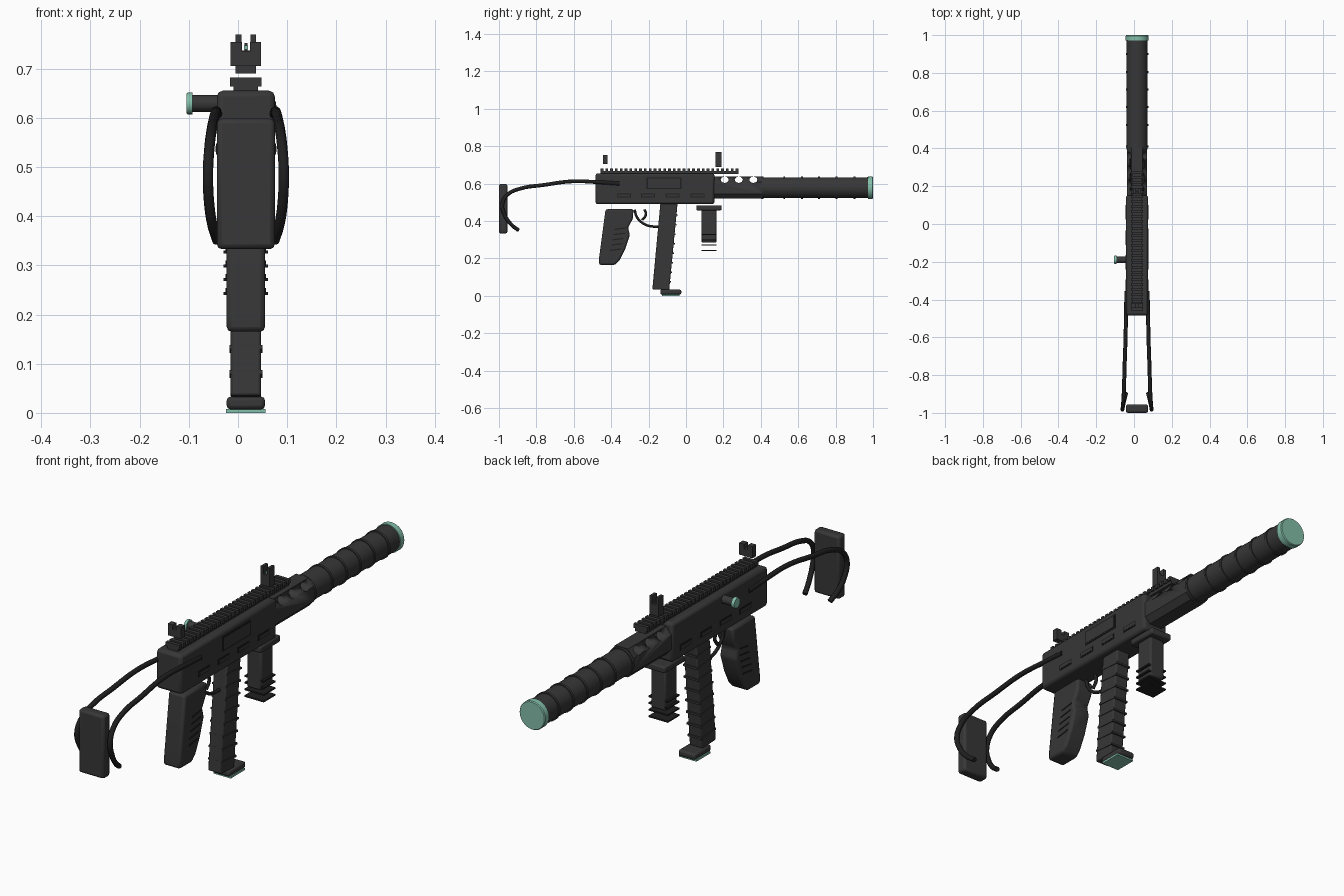
import bpy, bmesh, math
from mathutils import Vector

if "Cube" in bpy.data.objects:
    bpy.data.objects.remove(bpy.data.objects["Cube"])

CX = 0.016  # centre plane of the body


def material(name, rgb):
    m = bpy.data.materials.new(name)
    m.diffuse_color = (*rgb, 1)
    m.use_nodes = True
    m.node_tree.nodes["Principled BSDF"].inputs["Base Color"].default_value = m.diffuse_color
    return m


BODY = material("charcoal", (0.038, 0.038, 0.039))
BLACK = material("black", (0.014, 0.014, 0.014))
TEAL = material("mint", (0.23, 0.52, 0.40))


def finish(name, bm, mat, bevel=0, segments=2):
    bmesh.ops.recalc_face_normals(bm, faces=bm.faces)
    me = bpy.data.meshes.new(name)
    bm.to_mesh(me)
    bm.free()
    ob = bpy.data.objects.new(name, me)
    bpy.context.collection.objects.link(ob)
    me.materials.append(mat)
    if bevel:
        b = ob.modifiers.new("bevel", 'BEVEL')
        b.width, b.segments, b.limit_method = bevel, segments, 'ANGLE'
    bpy.ops.object.select_all(action='DESELECT')
    ob.select_set(True)
    bpy.context.view_layer.objects.active = ob
    bpy.ops.object.shade_smooth_by_angle(angle=math.radians(35))
    return ob


def add_box(bm, x, y, z):
    vs = bmesh.ops.create_cube(bm, size=1)["verts"]
    for v in vs:
        v.co = Vector([(r[0] + r[1]) / 2 + c * (r[1] - r[0]) for r, c in zip((x, y, z), v.co)])


def box(name, x, y, z, mat=BODY, bevel=0):
    bm = bmesh.new()
    add_box(bm, x, y, z)
    return finish(name, bm, mat, bevel)


def mid(h):
    return (CX - h, CX + h)


def add_prism(bm, pts, h):
    """Side profile of (y, z) points, extruded across x."""
    f = bm.faces.new([bm.verts.new((CX - h, y, z)) for y, z in pts])
    new = bmesh.ops.extrude_face_region(bm, geom=[f])["geom"]
    bmesh.ops.translate(bm, vec=(2 * h, 0, 0), verts=[v for v in new if isinstance(v, bmesh.types.BMVert)])


def prism(name, pts, h, mat=BODY, bevel=0):
    bm = bmesh.new()
    add_prism(bm, pts, h)
    return finish(name, bm, mat, bevel)


def lathe(name, prof, centre, axis, mat, n=32):
    """Revolve (distance, radius) pairs about the x or y axis."""
    bm = bmesh.new()
    rings = []
    for d, r in prof:
        ring = []
        for i in range(n):
            a = 2 * math.pi * i / n
            u, w = r * math.cos(a), r * math.sin(a)
            ring.append(bm.verts.new((d, centre[0] + u, centre[1] + w) if axis == 'x'
                                     else (centre[0] + u, d, centre[1] + w)))
        rings.append(ring)
    for a, b in zip(rings, rings[1:]):
        for i in range(n):
            bm.faces.new((a[i], a[(i + 1) % n], b[(i + 1) % n], b[i]))
    bm.faces.new(rings[0])
    bm.faces.new(rings[-1])
    return finish(name, bm, mat)


def tube(name, pts, radius, mat):
    cu = bpy.data.curves.new(name, 'CURVE')
    cu.dimensions = '3D'
    cu.bevel_depth, cu.bevel_resolution, cu.resolution_u = radius, 3, 5
    cu.use_fill_caps = True
    sp = cu.splines.new('BEZIER')
    sp.bezier_points.add(len(pts) - 1)
    for p, co in zip(sp.bezier_points, pts):
        p.co = co
        p.handle_left_type = p.handle_right_type = 'AUTO'
    cu.materials.append(mat)
    ob = bpy.data.objects.new(name, cu)
    bpy.context.collection.objects.link(ob)


# Receiver with side slots and a port panel
box("receiver", mid(0.059), (-0.484, 0.152), (0.49, 0.655), BODY, 0.012)
for s in (-1, 1):
    for y in (-0.37, -0.24, -0.11, 0.025):
        for grow, out, mat in ((0, 0.061, BLACK), (-0.005, 0.062, BODY)):
            x = sorted((CX + s * 0.056, CX + s * out))
            box("side_slot", x, (y - grow, y + 0.075 + grow), (0.525 - grow, 0.548 + grow), mat)
box("port_frame", (0.07, 0.077), (-0.21, -0.025), (0.57, 0.633), BLACK)
box("port_cover", (0.07, 0.078), (-0.203, -0.032), (0.577, 0.626), BODY)

# Toothed top rail
bm = bmesh.new()
add_box(bm, mid(0.025), (-0.457, 0.28), (0.652, 0.667))
for i in range(29):
    y = -0.457 + i * 0.0258
    add_box(bm, mid(0.032), (y, y + 0.0146), (0.664, 0.682))
finish("top_rail", bm, BODY)

# Barrel shroud with through holes
bm = bmesh.new()
sec = [(-0.053, 0.545), (-0.03, 0.52), (0.03, 0.52), (0.053, 0.545),
       (0.053, 0.608), (0.03, 0.639), (-0.03, 0.639), (-0.053, 0.608)]
f = bm.faces.new([bm.verts.new((CX + x, 0.14, z)) for x, z in sec])
new = bmesh.ops.extrude_face_region(bm, geom=[f])["geom"]
bmesh.ops.translate(bm, vec=(0, 0.265, 0), verts=[v for v in new if isinstance(v, bmesh.types.BMVert)])
shroud = finish("barrel_shroud", bm, BODY)
for y in (0.207, 0.282, 0.36):
    cutter = lathe("hole_cutter", [(-0.1, 0.0165), (0.13, 0.0165)], (0, 0), 'x', BODY, 20)
    cutter.scale.y = 1.3
    cutter.location = (0, y, 0.6205)
    cutter.hide_render = True
    cutter.hide_viewport = True
    m = shroud.modifiers.new("hole", 'BOOLEAN')
    m.operation, m.object, m.solver = 'DIFFERENCE', cutter, 'EXACT'

# Ribbed muzzle tube and end cap
prof = [(0.395, 0.055)]
for y in (0.41, 0.525, 0.62, 0.712, 0.805, 0.9):
    prof += [(y - 0.005, 0.0555), (y - 0.005, 0.0595), (y + 0.005, 0.0595), (y + 0.005, 0.0555)]
prof.append((0.975, 0.056))
lathe("muzzle_tube", prof, (CX, 0.578), 'y', BODY)
lathe("muzzle_cap", [(0.972, 0.06), (0.996, 0.06), (1.0, 0.057)], (CX, 0.578), 'y', TEAL)

# Side handle
lathe("side_handle", [(-0.094, 0.017), (-0.03, 0.017)], (-0.19, 0.629), 'x', BODY, 24)
lathe("side_handle_knob", [(-0.105, 0.02), (-0.102, 0.022), (-0.092, 0.022)], (-0.19, 0.629), 'x', TEAL, 24)

# Sights
bm = bmesh.new()
add_box(bm, mid(0.031), (-0.445, -0.42), (0.705, 0.735))
for s in (-1, 1):
    add_box(bm, sorted((CX + s * 0.008, CX + s * 0.031)), (-0.445, -0.42), (0.735, 0.754))
finish("rear_sight", bm, BODY)
bm = bmesh.new()
add_box(bm, mid(0.021), (0.158, 0.19), (0.69, 0.737))
for s in (-1, 1):
    add_box(bm, sorted((CX + s * 0.009, CX + s * 0.021)), (0.158, 0.19), (0.737, 0.769))
add_box(bm, mid(0.003), (0.168, 0.18), (0.737, 0.752))
finish("front_sight", bm, BODY)
box("sight_dot", mid(0.004), (0.164, 0.168), (0.739, 0.747), TEAL)

# Pistol grip with raised side ridges
prism("pistol_grip", [(-0.43, 0.463), (-0.28, 0.463), (-0.285, 0.41), (-0.31, 0.365), (-0.30, 0.325),
                      (-0.325, 0.25), (-0.355, 0.19), (-0.38, 0.165), (-0.465, 0.165), (-0.465, 0.2)],
      0.039, BODY, 0.01)
for i in range(5):
    z = 0.24 + i * 0.028
    y = -0.345 + i * 0.006
    prism("grip_ridge", [(y - 0.06, z), (y, z + 0.008), (y, z + 0.014), (y - 0.06, z + 0.006)], 0.041, BLACK)

# Trigger and guard
tube("trigger_guard", [(CX, -0.275, 0.46), (CX, -0.262, 0.42), (CX, -0.22, 0.382),
                       (CX, -0.18, 0.371), (CX, -0.13, 0.371)], 0.007, BLACK)
tube("trigger", [(CX, -0.222, 0.462), (CX, -0.214, 0.435), (CX, -0.235, 0.405)], 0.007, BLACK)

# Slanted magazine with ribs, foot and base plate
prism("magazine", [(-0.137, 0.495), (-0.045, 0.495), (-0.09, 0.03), (-0.18, 0.035)], 0.031, BODY, 0.005)
for i in range(8):
    z = 0.083 + i * 0.051
    y = -0.133 + (z - 0.035) * 0.095
    prism("magazine_rib", [(y - 0.047, z - 0.004), (y + 0.049, z - 0.012),
                           (y + 0.049, z - 0.004), (y - 0.047, z + 0.004)], 0.0335, BODY)
box("magazine_foot", mid(0.039), (-0.137, -0.025), (0.007, 0.033), BODY, 0.008)
box("magazine_base_plate", mid(0.04), (-0.128, -0.035), (0, 0.008), TEAL)

# Front grip with flange and ribs
box("front_grip_flange", mid(0.05), (0.055, 0.19), (0.457, 0.484), BODY, 0.006)
box("front_grip", mid(0.035), (0.083, 0.163), (0.284, 0.46), BODY, 0.008)
for i in range(4):
    z = 0.24 + i * 0.028
    box("front_grip_rib", mid(0.045), (0.084, 0.162), (z, z + 0.006), BLACK)

# Shoulder pad and bent wire struts
box("shoulder_pad", mid(0.059), (-1.0, -0.955), (0.333, 0.598), BODY, 0.01)
path = [(0.056, -0.355, 0.6), (0.058, -0.46, 0.607), (0.061, -0.61, 0.612), (0.066, -0.757, 0.593),
        (0.07, -0.89, 0.572), (0.074, -0.955, 0.54), (0.077, -0.982, 0.49), (0.075, -0.968, 0.43),
        (0.068, -0.935, 0.382), (0.058, -0.895, 0.35)]
for s, side in ((-1, "left"), (1, "right")):
    tube(side + "_stock_wire", [(CX + s * x, y, z) for x, y, z in path], 0.0105, BLACK)
